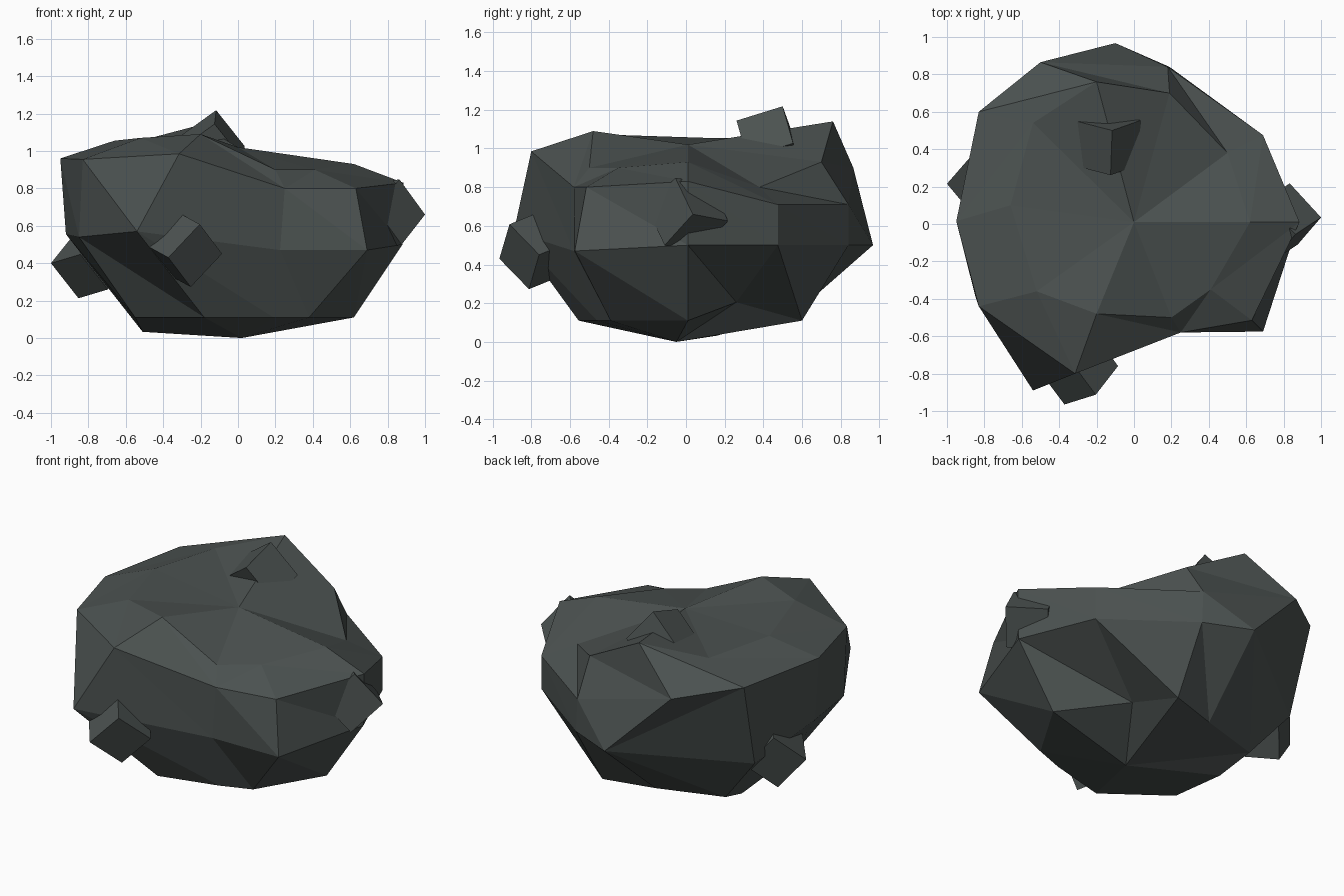
import bpy, bmesh
from mathutils import Vector

if "Cube" in bpy.data.objects:
    bpy.data.objects.remove(bpy.data.objects["Cube"])

rock = bpy.data.materials.new("dark slate")
rock.diffuse_color = (0.071, 0.084, 0.081, 1)
rock.use_nodes = True
rock.node_tree.nodes["Principled BSDF"].inputs["Base Color"].default_value = rock.diffuse_color


def finish(name, bm):
    bmesh.ops.recalc_face_normals(bm, faces=bm.faces[:])
    mesh = bpy.data.meshes.new(name)
    bm.to_mesh(mesh)
    bm.free()
    mesh.materials.append(rock)
    ob = bpy.data.objects.new(name, mesh)
    bpy.context.collection.objects.link(ob)
    return ob


# Boulder: four uneven ten-sided rings lofted between two poles
lower = [(.62, .01, .11), (.23, .26, .205), (.17, .60, .11), (-.14, .51, .10), (-.55, .385, .105),
         (-.51, .165, .033), (-.55, -.28, .11), (-.18, -.555, .11), (.19, -.46, .11), (.38, -.39, .11)]
belly = [(.88, .01, .50), (.69, .475, .50), (.19, .84, .50), (-.10, .967, .50), (-.80, .45, .41),
         (-.92, .01, .555), (-.85, -.38, .54), (-.54, -.89, .57), (.225, -.58, .47), (.69, -.575, .47)]
shoulder = [(.885, .01, .83), (.69, .475, .71), (.18, .84, .71), (-.50, .865, .90), (-.83, .60, .96),
            (-.95, .015, .96), (-.83, -.44, .955), (-.315, -.80, .985), (.25, -.58, .80), (.63, -.515, .80)]
crown = [(.62, .01, .93), (.50, .38, .80), (.19, .70, .93), (-.20, .76, 1.14), (-.54, .54, 1.05),
         (-.66, .10, 1.055), (-.52, -.36, 1.07), (-.20, -.48, 1.09), (.20, -.50, .90), (.41, -.35, .90)]

bm = bmesh.new()
rings = [[bm.verts.new(p) for p in ring] for ring in (lower, belly, shoulder, crown)]
foot = bm.verts.new((.02, -.05, 0))
peak = bm.verts.new((0, .01, 1.02))
other_split = {(1, 3), (2, 8)}  # facets that break along the other diagonal
for i in range(10):
    j = (i + 1) % 10
    for k, (a, b) in enumerate(zip(rings, rings[1:])):
        if (k, i) in other_split:
            bm.faces.new((a[i], a[j], b[j]))
            bm.faces.new((a[i], b[j], b[i]))
        else:
            bm.faces.new((a[i], a[j], b[i]))
            bm.faces.new((a[j], b[j], b[i]))
    bm.faces.new((foot, rings[0][j], rings[0][i]))
    bm.faces.new((peak, rings[-1][i], rings[-1][j]))
finish("boulder", bm)


# Cube chunks half sunk in the boulder: outer corner plus two edge vectors
def chunk(name, corner, e1, e2, size=.25):
    p, e1, e2 = Vector(corner), Vector(e1), Vector(e2)
    e1 = e1.normalized()
    e2 = (e2 - e1 * e2.dot(e1)).normalized()
    e3 = e1.cross(e2)
    bm = bmesh.new()
    bmesh.ops.create_cube(bm, size=1)
    for v in bm.verts:
        a, b, c = (t + .5 for t in v.co)
        v.co = p + (e1 * a + e2 * b + e3 * c) * size
    finish(name, bm)


chunk("front_chunk", (-.372, -.965, .43), (.176, .055, .187), (.123, .155, -.155))
chunk("left_chunk", (-1.0, .215, .40), (.145, .075, -.185), (.13, .145, .145))
chunk("top_chunk", (-.117, .50, 1.218), (.155, .055, -.195), (-.008, -.24, -.075))
chunk("right_chunk", (1.0, .035, .66), (-.17, .185, -.035), (-.135, -.15, -.17))
